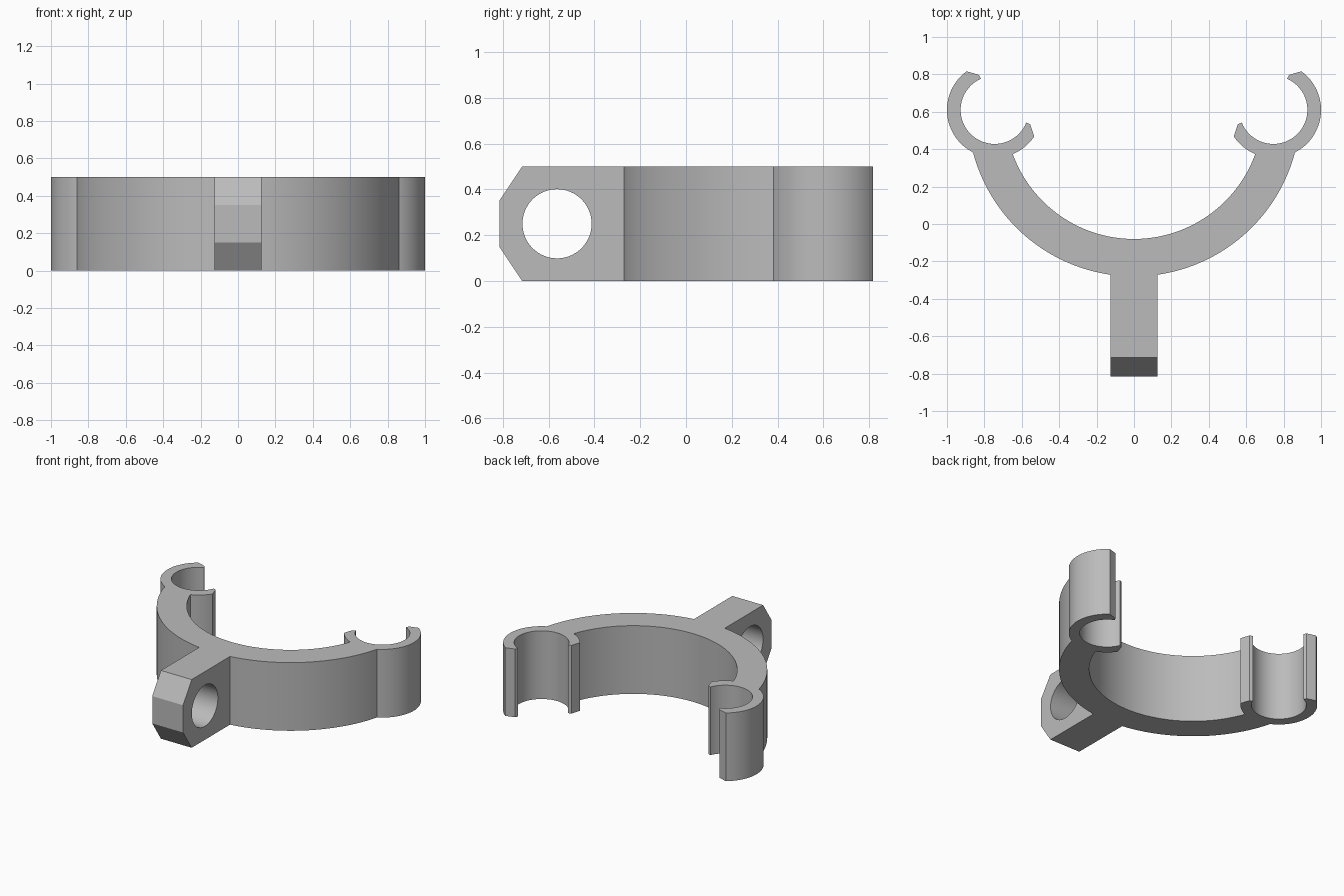
import bpy
import bmesh
from math import atan2, cos, pi, radians, sin, sqrt
from mathutils import Vector

HEIGHT = 0.5
CENTRE_Y = 0.61                  # shared by the cradle and both clips
CRADLE_OUT, CRADLE_IN = 0.89, 0.69
CLIP_X, CLIP_OUT, CLIP_IN, CLIP_LIP = 0.745, 0.255, 0.182, 0.205

cube = bpy.data.objects.get("Cube")
if cube:
    bpy.data.objects.remove(cube, do_unlink=True)

grey = bpy.data.materials.new("light grey")
grey.use_nodes = True
colour = (0.5, 0.5, 0.5, 1)
grey.diffuse_color = colour
grey.node_tree.nodes["Principled BSDF"].inputs["Base Color"].default_value = colour


def arc(cx, cy, radius, start, end, steps):
    """Points along a circular arc, angles in radians."""
    angles = [start + (end - start) * i / steps for i in range(steps + 1)]
    return [(cx + radius * cos(a), cy + radius * sin(a)) for a in angles]


def prism(name, points, to_3d, depth):
    """Extrude a flat outline; to_3d places each outline point in space."""
    bm = bmesh.new()
    face = bm.faces.new([bm.verts.new(to_3d(*p)) for p in points])
    moved = bmesh.ops.extrude_face_region(bm, geom=[face])["geom"]
    bmesh.ops.translate(bm, vec=Vector(depth),
                        verts=[v for v in moved if isinstance(v, bmesh.types.BMVert)])
    bmesh.ops.recalc_face_normals(bm, faces=bm.faces)
    mesh = bpy.data.meshes.new(name)
    bm.to_mesh(mesh)
    bm.free()
    mesh.materials.append(grey)
    obj = bpy.data.objects.new(name, mesh)
    bpy.context.collection.objects.link(obj)
    return obj


def combine(target, tool, operation):
    """Apply a boolean and discard the tool object."""
    mod = target.modifiers.new(operation.lower(), 'BOOLEAN')
    mod.operation, mod.object, mod.solver = operation, tool, 'EXACT'
    bpy.context.view_layer.objects.active = target
    bpy.ops.object.modifier_apply(modifier=mod.name)
    bpy.data.objects.remove(tool, do_unlink=True)


def junction(radius):
    """Angles on the cradle and on the clip where their circles cross."""
    x = (radius**2 - CLIP_OUT**2 + CLIP_X**2) / (2 * CLIP_X)
    y = -sqrt(radius**2 - x**2)
    return atan2(y, x), atan2(y, x - CLIP_X)


# Cradle and clips: one half outline, mirrored across x
outer_cradle, outer_clip = junction(CRADLE_OUT)
inner_cradle, inner_clip = junction(CRADLE_IN)
lip_top, lip_low = radians(66), radians(-158)
tip_top, tip_low = radians(54), radians(-146)


def clip_arc(radius, start, end, steps):
    return arc(CLIP_X, CENTRE_Y, radius, start, end, steps)


half = arc(0, CENTRE_Y, CRADLE_OUT, -pi / 2, outer_cradle, 40)
half += clip_arc(CLIP_OUT, outer_clip, tip_top, 32)[1:]
half += clip_arc(CLIP_LIP, lip_top, lip_top, 1)[:1]
half += clip_arc(CLIP_IN, lip_top, lip_low, 48)
half += clip_arc(CLIP_LIP, lip_low, lip_low, 1)[:1]
half += clip_arc(CLIP_OUT, tip_low, inner_clip, 8)
half += arc(0, CENTRE_Y, CRADLE_IN, inner_cradle, -pi / 2, 40)[1:]
outline = half + [(-x, y) for x, y in reversed(half[1:-1])]
bracket = prism("clip_bracket", outline, lambda x, y: (x, y, 0), (0, 0, HEIGHT))

# Mounting arm with a chamfered nose
arm_profile = [(-0.18, 0), (-0.715, 0), (-0.815, 0.15),
               (-0.815, 0.35), (-0.715, HEIGHT), (-0.18, HEIGHT)]
arm = prism("mounting_arm", arm_profile, lambda y, z: (-0.125, y, z), (0.25, 0, 0))

# Cross hole through the arm
hole = prism("hole_cutter", arc(-0.563, 0.25, 0.151, 0, 2 * pi, 64)[:-1],
             lambda y, z: (-0.3, y, z), (0.6, 0, 0))
combine(arm, hole, 'DIFFERENCE')
combine(bracket, arm, 'UNION')

# Smooth curved walls, crisp edges
bpy.ops.object.select_all(action='DESELECT')
bracket.select_set(True)
bpy.context.view_layer.objects.active = bracket
bpy.ops.object.shade_smooth_by_angle(angle=radians(25))
